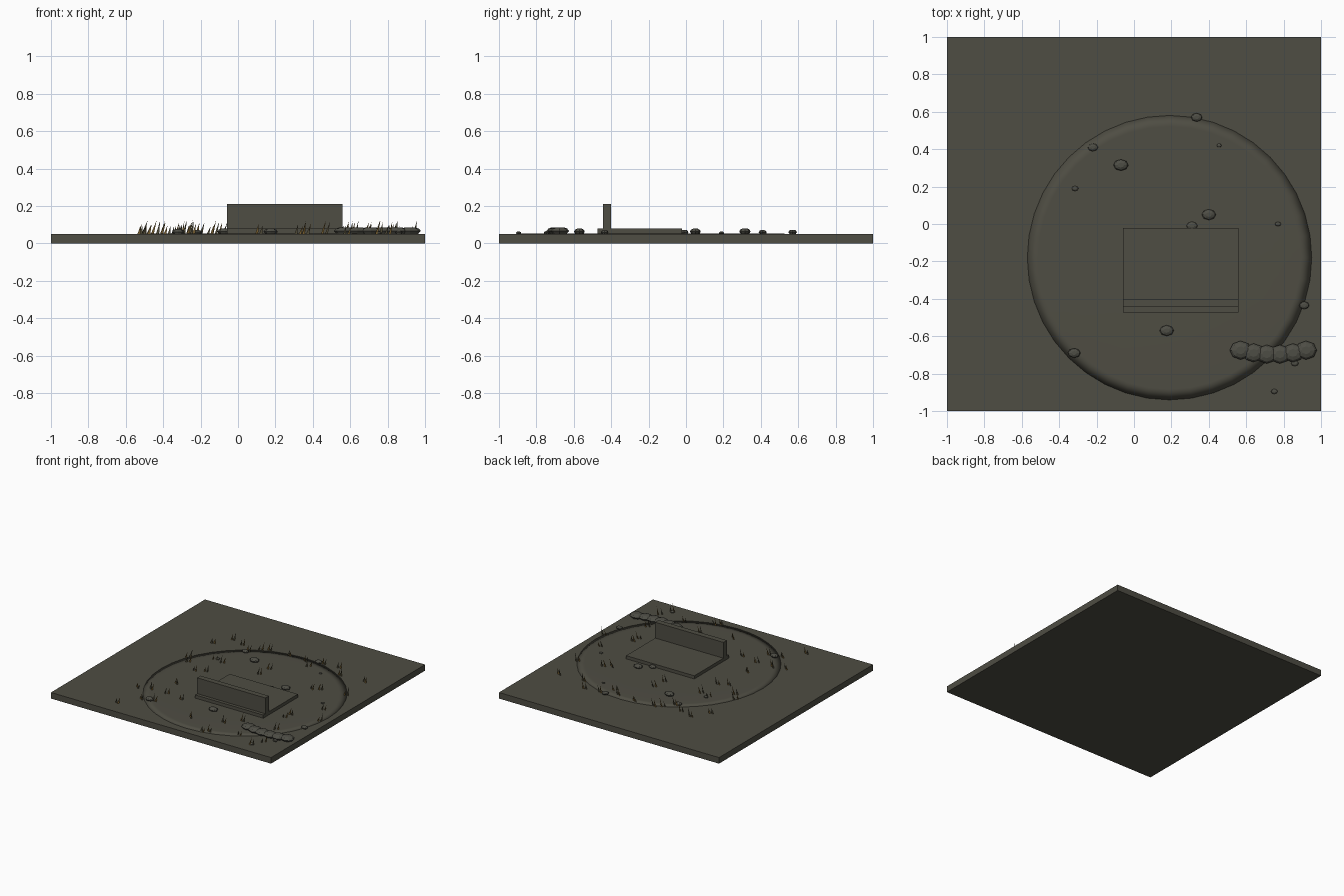
import bpy, bmesh, math, random

if "Cube" in bpy.data.objects:
    bpy.data.objects.remove(bpy.data.objects["Cube"])

random.seed(4)


def material(name, rgb):
    m = bpy.data.materials.new(name)
    m.diffuse_color = (*rgb, 1)
    m.use_nodes = True
    m.node_tree.nodes["Principled BSDF"].inputs["Base Color"].default_value = m.diffuse_color
    return m


earth = material("dark_earth", (0.077, 0.074, 0.056))
stone = material("grey_stone", (0.076, 0.075, 0.060))
olive = material("olive_grass", (0.075, 0.065, 0.035))
ochre = material("dry_grass", (0.17, 0.105, 0.028))


def finish(name, bm, *mats):
    me = bpy.data.meshes.new(name)
    bm.to_mesh(me)
    bm.free()
    for m in mats:
        me.materials.append(m)
    ob = bpy.data.objects.new(name, me)
    bpy.context.collection.objects.link(ob)
    return ob


def box(name, x0, x1, y0, y1, z0, z1, mat):
    bm = bmesh.new()
    bmesh.ops.create_cube(bm, size=1)
    for v in bm.verts:
        v.co = ((x0 + x1) / 2 + v.co.x * (x1 - x0),
                (y0 + y1) / 2 + v.co.y * (y1 - y0),
                (z0 + z1) / 2 + v.co.z * (z1 - z0))
    return finish(name, bm, mat)


def lathe(bm, cx, cy, rx, ry, profile, sides):
    """Stack of elliptical rings, capped at both ends; profile is (radius factor, z)."""
    rings = [[bm.verts.new((cx + rx * f * math.cos(2 * math.pi * i / sides),
                            cy + ry * f * math.sin(2 * math.pi * i / sides), z))
              for i in range(sides)] for f, z in profile]
    for a, b in zip(rings, rings[1:]):
        for i in range(sides):
            j = (i + 1) % sides
            bm.faces.new((a[i], a[j], b[j], b[i]))
    bm.faces.new(rings[0][::-1])
    bm.faces.new(rings[-1])


def boulder(bm, x, y, rx, ry, h):
    lathe(bm, x, y, rx, ry, [(0.7, 0.048), (1, 0.05 + 0.45 * h),
                             (0.8, 0.05 + 0.8 * h), (0.42, 0.05 + h)], 8)


# Ground tile, with a very shallow smooth rise
box("ground", -1, 1, -1, 1, 0, 0.05, earth)
bm = bmesh.new()
lathe(bm, 0.19, -0.18, 0.78, 0.78,
      [(1, 0.0495), (0.9, 0.0515), (0.7, 0.053), (0.4, 0.054)], 40)
for f in bm.faces:
    f.smooth = True
finish("ground_rise", bm, earth)

# Low slab with a wall standing near its front edge
box("slab", -0.06, 0.56, -0.472, -0.022, 0.05, 0.08, earth)
box("wall", -0.06, 0.56, -0.445, -0.40, 0.08, 0.21, earth)

# Row of sandbags in a gentle arc
bm = bmesh.new()
for i in range(6):
    x = 0.57 + 0.07 * i
    y = -0.697 + 0.022 * ((i - 2.5) / 2.5) ** 2
    boulder(bm, x, y, 0.058, 0.05, 0.036)
finish("sandbags", bm, stone)

# Scattered rocks: x, y, radius
rocks = [(0.335, 0.57, 0.03), (0.455, 0.42, 0.013), (-0.22, 0.41, 0.028),
         (-0.07, 0.315, 0.04), (-0.315, 0.19, 0.018), (0.40, 0.05, 0.038),
         (0.31, -0.01, 0.03), (0.77, 0.0, 0.016), (0.91, -0.435, 0.027),
         (0.175, -0.57, 0.038), (-0.32, -0.69, 0.034), (0.75, -0.895, 0.018),
         (0.86, -0.745, 0.02)]
bm = bmesh.new()
for x, y, r in rocks:
    boulder(bm, x, y, r, r * 0.76, r * 0.75)
finish("rocks", bm, stone)

# Grass: flat upright blades leaning to the right
tufts = [(-.50, -.86), (-.53, -.56), (-.43, -.53), (-.39, -.72), (-.29, -.70),
         (-.33, -.34), (-.29, -.52), (-.14, -.55), (-.35, -.09), (-.53, .09),
         (-.48, .03), (-.27, -.04), (-.52, .41), (-.34, .17), (-.26, .15),
         (-.43, .54), (-.32, .51), (-.22, .42), (-.16, .50), (-.10, .53),
         (.07, .54), (.23, .52), (.30, .47), (.37, .56), (.50, .58),
         (.58, .49), (.80, .49), (.61, .19), (.55, .15), (.82, .22),
         (.83, -.09), (.09, .26), (.08, .14), (.10, -.77), (.31, -.93),
         (.35, -.88), (.35, -.71), (.45, -.61), (.74, -.58), (.68, -.30),
         (.67, -.37), (.92, -.28), (.79, -.81), (.74, -.90), (.57, -.81)]
bm = bmesh.new()
for n, (x, y) in enumerate(tufts):
    for k in range(2):
        bx = x + k * 0.022
        by = y + random.uniform(-0.015, 0.015)
        h = random.uniform(0.04, 0.075)
        w = random.uniform(0.006, 0.009)
        lean = h * random.uniform(0.15, 0.35)
        face = bm.faces.new([bm.verts.new(p) for p in (
            (bx - w, by, 0.05), (bx + w, by, 0.05), (bx + lean, by, 0.05 + h))])
        face.material_index = (n + k) % 2
finish("grass_blades", bm, olive, ochre)
